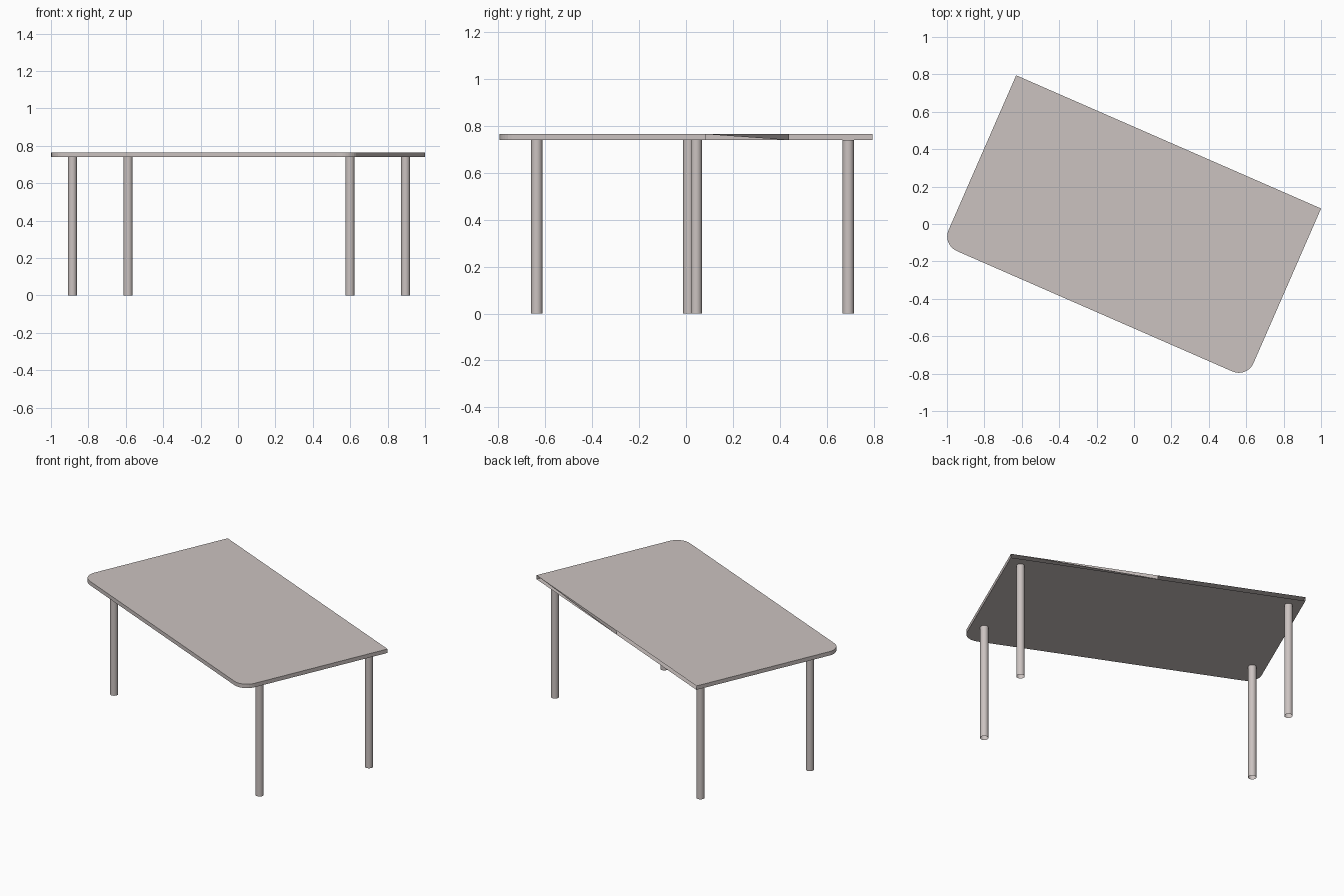
import bpy, bmesh
from math import radians, cos, sin, pi
from mathutils import Matrix

cube = bpy.data.objects.get("Cube")
if cube:
    bpy.data.objects.remove(cube, do_unlink=True)

# Placement and main sizes
WIDTH, DEPTH, CORNER = 1.779, 0.988, 0.085
UNDER, TOP = 0.74, 0.765
LEG_RADIUS = 0.024
placement = Matrix.Translation((-0.0127, -0.0138, 0)) @ Matrix.Rotation(radians(-23.6), 4, 'Z')

mat = bpy.data.materials.new("warm_grey")
mat.use_nodes = True
colour = (0.60, 0.545, 0.53, 1)
mat.diffuse_color = colour
mat.node_tree.nodes["Principled BSDF"].inputs["Base Color"].default_value = colour


def make_object(name, bm):
    mesh = bpy.data.meshes.new(name)
    bm.to_mesh(mesh)
    bm.free()
    mesh.materials.append(mat)
    obj = bpy.data.objects.new(name, mesh)
    bpy.context.collection.objects.link(obj)
    obj.matrix_world = placement
    return obj


def arc(cx, cy, start, steps=8):
    return [(cx + CORNER * cos(start + i * pi / 2 / steps),
             cy + CORNER * sin(start + i * pi / 2 / steps)) for i in range(steps + 1)]


# Tabletop: thin slab, rounded at the front, mostly open along the back edge
hw, hd = WIDTH / 2, DEPTH / 2
outline = [(0, hd), (-hw, hd)]
outline += arc(-hw + CORNER, -hd + CORNER, pi)
outline += arc(hw - CORNER, -hd + CORNER, 1.5 * pi)
outline.append((hw, hd))

bm = bmesh.new()
upper = [bm.verts.new((x, y, TOP)) for x, y in outline]
lower = [bm.verts.new((x, y, UNDER)) for x, y in outline]
bm.faces.new(upper)
bm.faces.new(lower[::-1])
for i in range(1, len(outline) - 1):
    bm.faces.new((lower[i], lower[i + 1], upper[i + 1], upper[i]))
# Remaining sliver of the back edge
bm.faces.new((upper[-1], lower[0], upper[0]))
make_object("tabletop", bm)

# Legs: open tubes
for side, sx in (("left", 1), ("right", -1)):
    for end, y in (("front", -hd + 0.168), ("back", hd - 0.077)):
        bm = bmesh.new()
        bmesh.ops.create_cone(bm, cap_ends=False, segments=24, radius1=LEG_RADIUS,
                              radius2=LEG_RADIUS, depth=UNDER,
                              matrix=Matrix.Translation((sx * (hw - 0.08), y, UNDER / 2)))
        for face in bm.faces:
            face.smooth = True
        make_object(f"{end}_{side}_leg", bm)
